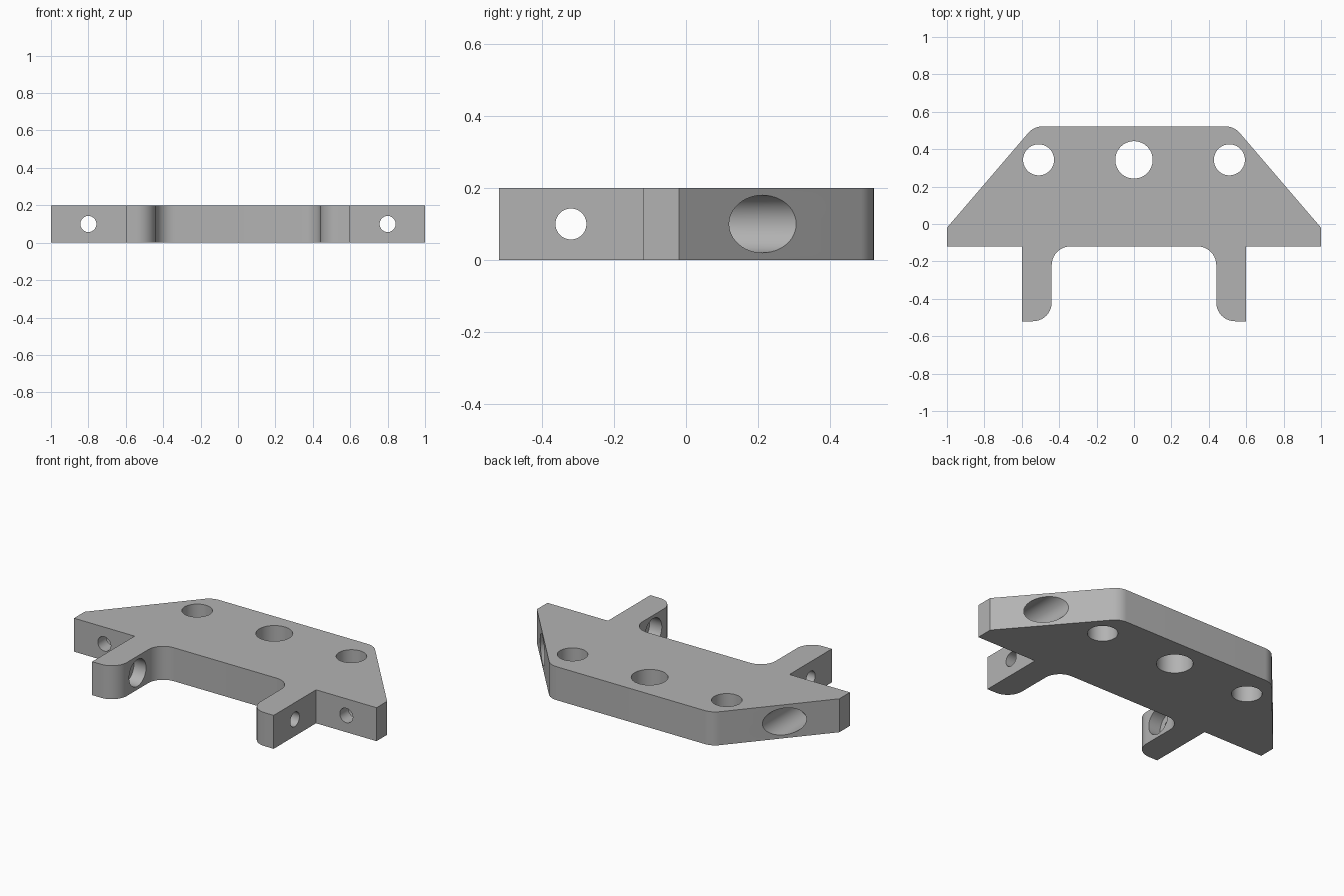
import bpy, bmesh, math
from mathutils import Vector

if "Cube" in bpy.data.objects:
    bpy.data.objects.remove(bpy.data.objects["Cube"])

THICK = 0.2
MID = THICK / 2

grey = bpy.data.materials.new("light_grey")
grey.diffuse_color = (0.45, 0.45, 0.45, 1)
grey.use_nodes = True
grey.node_tree.nodes["Principled BSDF"].inputs["Base Color"].default_value = grey.diffuse_color


def fillet(prev, corner, nxt, r, steps=10):
    """Points of an arc of radius r that rounds the given corner."""
    p, c, n = Vector(prev), Vector(corner), Vector(nxt)
    if r == 0:
        return [c]
    a, b = (p - c).normalized(), (n - c).normalized()
    half = a.angle(b) / 2
    centre = c + (a + b).normalized() * (r / math.sin(half))
    start = c + a * (r / math.tan(half)) - centre
    end = c + b * (r / math.tan(half)) - centre
    sweep = start.angle(end)
    return [centre + (start * math.sin(sweep * (1 - i / steps))
                      + end * math.sin(sweep * i / steps)) / math.sin(sweep)
            for i in range(steps + 1)]


def drill(target, centre, radius, length, axis):
    """Cut a round hole along the named axis."""
    rot = {"x": (0, math.pi / 2, 0), "y": (math.pi / 2, 0, 0), "z": (0, 0, 0)}[axis]
    bpy.ops.mesh.primitive_cylinder_add(vertices=48, radius=radius, depth=length,
                                        location=centre, rotation=rot)
    cutter = bpy.context.object
    cutter.name = "hole_cutter"
    cutter.hide_render = True
    mod = target.modifiers.new("hole", "BOOLEAN")
    mod.operation = "DIFFERENCE"
    mod.solver = "EXACT"
    mod.object = cutter
    bpy.context.view_layer.objects.active = target
    bpy.ops.object.modifier_apply(modifier=mod.name)
    bpy.data.objects.remove(cutter)


# Right half of the outline, from the front middle round to the back: x, y, corner radius
half = [(0.44, -0.12, 0.1), (0.44, -0.52, 0.1), (0.6, -0.52, 0), (0.6, -0.12, 0),
        (1.0, -0.12, 0), (1.0, -0.02, 0), (0.535, 0.522, 0.1)]
corners = half + [(-x, y, r) for x, y, r in reversed(half)]
outline = []
for i, (x, y, r) in enumerate(corners):
    outline += fillet(corners[i - 1][:2], (x, y), corners[(i + 1) % len(corners)][:2], r)

# Plate with two legs
bm = bmesh.new()
base = bm.faces.new([bm.verts.new((p.x, p.y, 0)) for p in outline])
top = bmesh.ops.extrude_face_region(bm, geom=[base])["geom"]
bmesh.ops.translate(bm, vec=(0, 0, THICK),
                    verts=[v for v in top if isinstance(v, bmesh.types.BMVert)])
bmesh.ops.recalc_face_normals(bm, faces=bm.faces)
mesh = bpy.data.meshes.new("bracket")
bm.to_mesh(mesh)
bm.free()
bracket = bpy.data.objects.new("bracket", mesh)
bpy.context.collection.objects.link(bracket)
mesh.materials.append(grey)

# Vertical holes, wing screw holes and leg screw holes with wide recesses
drill(bracket, (0, 0.343, MID), 0.1, 1, "z")
for s in (-1, 1):
    drill(bracket, (s * 0.51, 0.343, MID), 0.083, 1, "z")
    drill(bracket, (s * 0.8, 0, MID), 0.043, 1, "y")
    drill(bracket, (s * 0.8, 0.46, MID), 0.08, 1.0, "y")
    drill(bracket, (s * 0.52, -0.32, MID), 0.043, 0.4, "x")
    drill(bracket, (s * 0.42, -0.32, MID), 0.08, 0.2, "x")

bpy.ops.object.select_all(action="DESELECT")
bracket.select_set(True)
bpy.context.view_layer.objects.active = bracket
bpy.ops.object.shade_smooth_by_angle(angle=math.radians(30))
